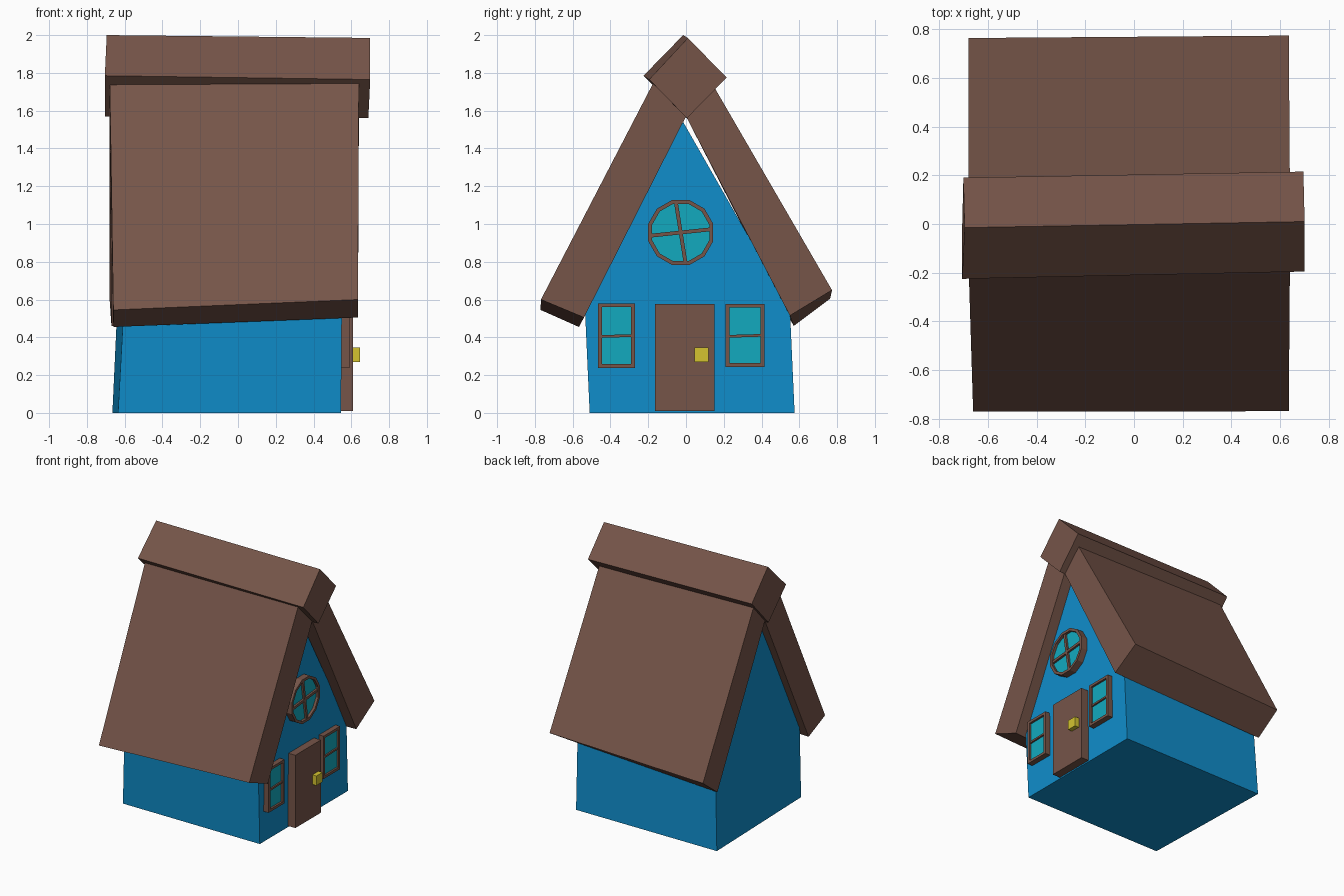
import bpy, bmesh, math

if "Cube" in bpy.data.objects:
    bpy.data.objects.remove(bpy.data.objects["Cube"])


def material(name, rgb):
    m = bpy.data.materials.new(name)
    m.diffuse_color = (*rgb, 1)
    m.use_nodes = True
    m.node_tree.nodes["Principled BSDF"].inputs["Base Color"].default_value = m.diffuse_color
    return m


BROWN = material("brown_wood", (0.18, 0.09, 0.066))
BLUE = material("blue_wall", (0.005, 0.27, 0.6))
TEAL = material("teal_glass", (0.006, 0.4, 0.52))
YELLOW = material("yellow_knob", (0.66, 0.55, 0.03))


def loft(name, loops, mat, ring=False):
    """Skin equal-length loops; cap the ends, or join last to first when ring."""
    bm = bmesh.new()
    vs = [[bm.verts.new(p) for p in loop] for loop in loops]
    pairs = list(zip(vs, vs[1:] + vs[:1])) if ring else list(zip(vs, vs[1:]))
    n = len(vs[0])
    for a, b in pairs:
        for i in range(n):
            j = (i + 1) % n
            bm.faces.new((a[i], a[j], b[j], b[i]))
    if not ring:
        bm.faces.new(vs[0])
        bm.faces.new(vs[-1])
    bmesh.ops.recalc_face_normals(bm, faces=bm.faces)
    me = bpy.data.meshes.new(name)
    bm.to_mesh(me)
    bm.free()
    me.materials.append(mat)
    ob = bpy.data.objects.new(name, me)
    bpy.context.collection.objects.link(ob)
    return ob


def at(x, pts):
    return [(x, y, z) for y, z in pts]


def slab(name, pts, x0, x1, mat):
    return loft(name, [at(x0, pts), at(x1, pts)], mat)


def rect(y0, y1, z0, z1):
    return [(y0, z0), (y1, z0), (y1, z1), (y0, z1)]


def frame(name, outer, inner, x0, x1):
    return loft(name, [at(x0, outer), at(x1, outer), at(x1, inner), at(x0, inner)],
                BROWN, ring=True)


def bar(name, cy, cz, length, width, angle, x0, x1):
    c, s = math.cos(angle), math.sin(angle)
    pts = [(cy + u * c - v * s, cz + u * s + v * c)
           for u, v in rect(-length / 2, length / 2, -width / 2, width / 2)]
    return slab(name, pts, x0, x1, BROWN)


# House body: slightly crooked gabled prism
loft("house_body", [
    [(-0.635, -0.51, 0), (-0.665, 0.57, 0), (-0.64, 0.55, 0.54),
     (-0.62, -0.015, 1.54), (-0.605, -0.535, 0.55)],
    [(0.545, -0.51, 0), (0.545, 0.575, 0), (0.55, 0.55, 0.55),
     (0.56, -0.015, 1.54), (0.55, -0.535, 0.55)]], BLUE)

# Roof panels: outer eave, inner eave, inner ridge, outer ridge at each end
loft("roof_front", [
    [(-0.66, -0.77, 0.545), (-0.66, -0.567, 0.455), (-0.68, 0, 1.58), (-0.68, -0.13, 1.83)],
    [(0.635, -0.768, 0.60), (0.635, -0.54, 0.505), (0.64, 0, 1.57), (0.64, -0.13, 1.83)]], BROWN)
loft("roof_back", [
    [(-0.68, 0.763, 0.605), (-0.67, 0.57, 0.46), (-0.68, 0, 1.58), (-0.68, 0.1, 1.81)],
    [(0.635, 0.773, 0.65), (0.635, 0.55, 0.515), (0.64, 0, 1.57), (0.64, 0.1, 1.81)]], BROWN)

# Ridge beam: diamond section
loft("ridge_beam", [
    [(-0.695, -0.015, 2.0), (-0.705, -0.225, 1.785), (-0.705, -0.01, 1.57), (-0.70, 0.19, 1.79)],
    [(0.70, 0.01, 1.985), (0.70, -0.195, 1.765), (0.69, 0.005, 1.56), (0.695, 0.215, 1.775)]], BROWN)

# Door and knob
slab("door", rect(-0.165, 0.15, 0.01, 0.577), 0.53, 0.61, BROWN)
slab("door_knob", rect(0.045, 0.12, 0.27, 0.345), 0.60, 0.645, YELLOW)

# Square windows
for side, y0, y1, z0, z1 in (("left", -0.465, -0.27, 0.238, 0.58),
                             ("right", 0.21, 0.415, 0.243, 0.577)):
    t = 0.02
    frame(f"window_frame_{side}", rect(y0, y1, z0, z1),
          rect(y0 + t, y1 - t, z0 + t, z1 - t), 0.53, 0.59)
    slab(f"window_glass_{side}", rect(y0 + t, y1 - t, z0 + t, z1 - t), 0.53, 0.575, TEAL)
    bar(f"window_bar_{side}", (y0 + y1) / 2, (z0 + z1) / 2 - 0.002,
        y1 - y0 - t, 0.014, 0.03, 0.56, 0.587)

# Round attic window, twelve-sided
CY, CZ = -0.028, 0.955


def ngon(r):
    return [(CY + r * math.cos(math.radians(15 + 30 * i)),
             CZ + r * math.sin(math.radians(15 + 30 * i))) for i in range(12)]


frame("attic_window_frame", ngon(0.178), ngon(0.157), 0.53, 0.605)
slab("attic_window_glass", ngon(0.157), 0.53, 0.585, TEAL)
for name, deg in (("across", 6), ("upright", 99)):
    bar(f"attic_window_bar_{name}", CY, CZ, 0.31, 0.02, math.radians(deg), 0.57, 0.6)
